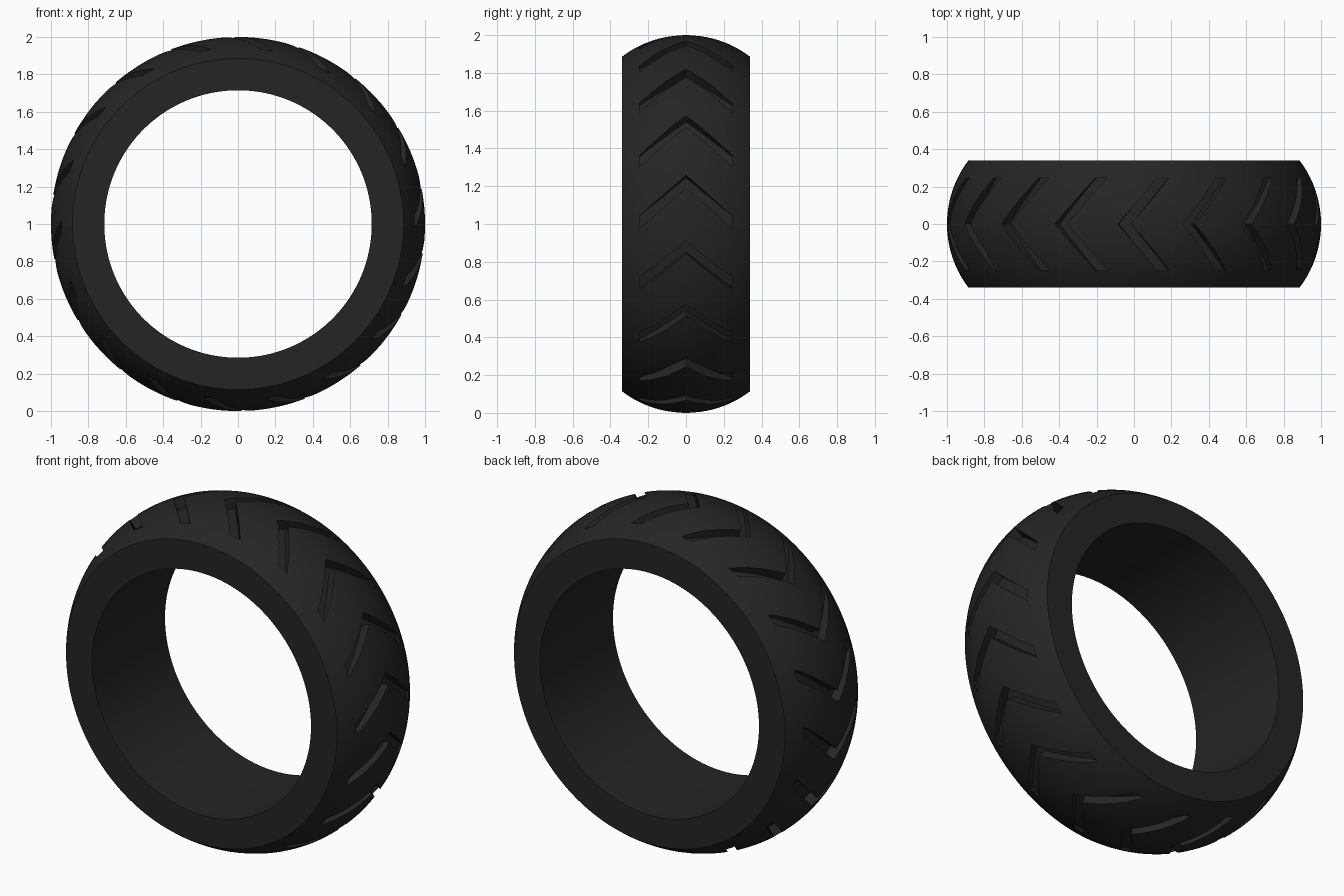
import bpy, bmesh, math

if "Cube" in bpy.data.objects:
    bpy.data.objects.remove(bpy.data.objects["Cube"])

SEG = 144            # steps around the tyre
HALF_W = 0.34        # half width
R_IN, R_EDGE, R_OUT = 0.715, 0.885, 1.0
GROOVES = 18
CENTER_Z = 1.0

rubber = bpy.data.materials.new("black rubber")
rubber.diffuse_color = (0.018, 0.018, 0.018, 1)
rubber.use_nodes = True
rubber.node_tree.nodes["Principled BSDF"].inputs["Base Color"].default_value = rubber.diffuse_color


def ring_point(r, y, a):
    return (r * math.cos(a), y, CENTER_Z + r * math.sin(a))


def make_object(name, bm):
    bmesh.ops.recalc_face_normals(bm, faces=bm.faces[:])
    me = bpy.data.meshes.new(name)
    bm.to_mesh(me)
    bm.free()
    me.materials.append(rubber)
    ob = bpy.data.objects.new(name, me)
    bpy.context.collection.objects.link(ob)
    return ob


# Tyre: rounded tread arc, flat side walls and straight bore, revolved around y
drop = R_OUT - R_EDGE
arc_r = (HALF_W ** 2 + drop ** 2) / (2 * drop)
half_angle = math.asin(HALF_W / arc_r)
profile = [(R_IN, -HALF_W)]
for i in range(21):
    t = half_angle * (i / 10 - 1)
    profile.append((R_OUT - arc_r * (1 - math.cos(t)), arc_r * math.sin(t)))
profile.append((R_IN, HALF_W))

bm = bmesh.new()
rings = [[bm.verts.new(ring_point(r, y, 2 * math.pi * s / SEG)) for r, y in profile]
         for s in range(SEG)]
n = len(profile)
for s in range(SEG):
    a, b = rings[s], rings[(s + 1) % SEG]
    for i in range(n):
        j = (i + 1) % n
        bm.faces.new((a[i], a[j], b[j], b[i]))
tyre = make_object("tyre", bm)

# Chevron cutters: swept V shapes, deepest at the middle of the tread
TIP_Y, SWEEP, WIDTH = 0.245, math.radians(12.3), math.radians(4)
bm = bmesh.new()
for g in range(GROOVES):
    apex = math.radians(15) + 2 * math.pi * g / GROOVES
    sections = []
    for k in range(-6, 7):
        u = abs(k) / 6
        y, lead = TIP_Y * k / 6, apex - SWEEP * u
        floor = 0.94 - 0.015 * u * u
        sections.append([bm.verts.new(ring_point(r, y, a)) for r, a in
                         ((floor, lead), (1.1, lead),
                          (1.1, lead - WIDTH), (floor, lead - WIDTH))])
    for a, b in zip(sections, sections[1:]):
        for i in range(4):
            j = (i + 1) % 4
            bm.faces.new((a[i], a[j], b[j], b[i]))
    bm.faces.new(sections[0])
    bm.faces.new(sections[-1])
cutter = make_object("groove_cutter", bm)
cutter.hide_render = True

# Cut the grooves and smooth the tread while keeping edges sharp
cut = tyre.modifiers.new("grooves", 'BOOLEAN')
cut.operation = 'DIFFERENCE'
cut.solver = 'EXACT'
cut.object = cutter
bpy.context.view_layer.objects.active = tyre
tyre.select_set(True)
bpy.ops.object.modifier_apply(modifier=cut.name)
bpy.data.objects.remove(cutter)
bpy.ops.object.shade_smooth_by_angle(angle=math.radians(25))
